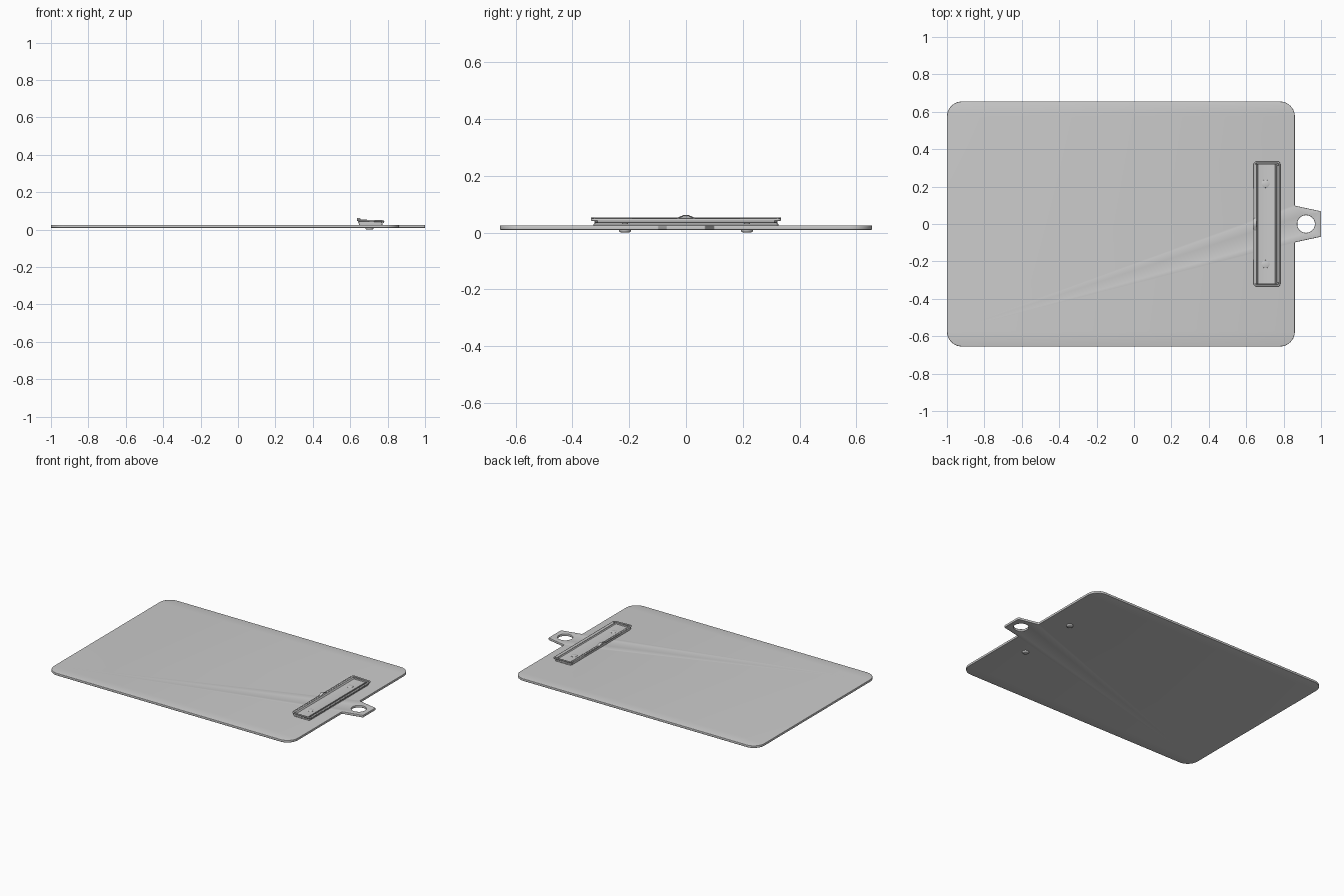
import bpy, bmesh, math
from mathutils import Vector

if "Cube" in bpy.data.objects:
    bpy.data.objects.remove(bpy.data.objects["Cube"])


def finish(obj, angle=35):
    """Bake curve or modifiers to a mesh with smooth shading and sharp edges."""
    bpy.context.collection.objects.link(obj)
    deps = bpy.context.evaluated_depsgraph_get()
    mesh = bpy.data.meshes.new_from_object(obj.evaluated_get(deps))
    name = obj.name
    bpy.data.objects.remove(obj)
    bm = bmesh.new()
    bm.from_mesh(mesh)
    bmesh.ops.remove_doubles(bm, verts=bm.verts, dist=1e-5)
    bmesh.ops.recalc_face_normals(bm, faces=bm.faces)
    bm.to_mesh(mesh)
    bm.free()
    for p in mesh.polygons:
        p.use_smooth = True
    mesh.set_sharp_from_angle(angle=math.radians(angle))
    out = bpy.data.objects.new(name, mesh)
    bpy.context.collection.objects.link(out)
    return out


def round_poly(corners, steps=10):
    """Closed outline with an arc of radius r at every (x, y, r) corner."""
    pts, n = [], len(corners)
    for i, (x, y, r) in enumerate(corners):
        p = Vector((x, y))
        u = (Vector(corners[i - 1][:2]) - p).normalized()
        v = (Vector(corners[(i + 1) % n][:2]) - p).normalized()
        half = u.angle(v) / 2
        c = p + (u + v).normalized() * r / math.sin(half)
        s, e = p + u * r / math.tan(half) - c, p + v * r / math.tan(half) - c
        a0 = math.atan2(s.y, s.x)
        da = (math.atan2(e.y, e.x) - a0 + math.pi) % (2 * math.pi) - math.pi
        for k in range(steps + 1):
            a = a0 + da * k / steps
            pts.append((c.x + r * math.cos(a), c.y + r * math.sin(a)))
    return pts


def mirrored(half):
    return half + [(x, -y, r) for x, y, r in reversed(half)]


def add_spline(curve, pts, cyclic=True):
    s = curve.splines.new('POLY')
    s.points.add(len(pts) - 1)
    for sp, p in zip(s.points, pts):
        sp.co = (*p, 1) if len(p) == 3 else (*p, 0, 1)
    s.use_cyclic_u = cyclic


def plate(name, outlines, z0, z1, bevel):
    """Flat filled plate; outlines after the first are holes."""
    cu = bpy.data.curves.new(name, 'CURVE')
    cu.dimensions, cu.fill_mode = '2D', 'BOTH'
    cu.extrude, cu.bevel_depth = (z1 - z0) / 2 - bevel, bevel
    cu.offset, cu.bevel_resolution = -bevel, 2
    for o in outlines:
        add_spline(cu, o)
    obj = finish(bpy.data.objects.new(name, cu))
    for v in obj.data.vertices:
        v.co.z += (z0 + z1) / 2
    return obj


def tube(name, pts, radius, cyclic):
    cu = bpy.data.curves.new(name, 'CURVE')
    cu.dimensions, cu.bevel_depth, cu.bevel_resolution = '3D', radius, 3
    cu.use_fill_caps = True
    add_spline(cu, pts, cyclic)
    return finish(bpy.data.objects.new(name, cu), 50)


def sheet(name, rows, thickness):
    """Thin sheet metal through a grid of points."""
    me = bpy.data.meshes.new(name)
    n = len(rows[0])
    faces = [(i * n + j, i * n + j + 1, (i + 1) * n + j + 1, (i + 1) * n + j)
             for i in range(len(rows) - 1) for j in range(n - 1)]
    me.from_pydata([p for r in rows for p in r], [], faces)
    obj = bpy.data.objects.new(name, me)
    mod = obj.modifiers.new("thickness", 'SOLIDIFY')
    mod.thickness, mod.offset = thickness, 0
    return finish(obj)


def lathe(name, profile, x, y, segs=24):
    """Solid of revolution from (radius, z) points."""
    rows = [[(x + r * math.cos(a), y + r * math.sin(a), z) for r, z in profile]
            for a in (2 * math.pi * k / segs for k in range(segs + 1))]
    me = bpy.data.meshes.new(name)
    n = len(profile)
    me.from_pydata([p for r in rows for p in r], [],
                   [(i * n + j, i * n + j + 1, (i + 1) * n + j + 1, (i + 1) * n + j)
                    for i in range(segs) for j in range(n - 1)])
    return finish(bpy.data.objects.new(name, me))


# Board with rounded corners, tapered hanging tab and hole
outline = round_poly(mirrored([(-1, .655, .08), (.86, .655, .08),
                               (.86, .098, .006), (1, .068, .006)]))
hole = [(.92 + .047 * math.cos(2 * math.pi * k / 48),
         .047 * math.sin(2 * math.pi * k / 48)) for k in range(48)]
plate("board", [outline, hole], .009, .025, .003)

# Base plate of the clip
plate("clip_base", [round_poly(mirrored([(.648, .325, .01), (.772, .325, .01)]), 5)],
      .025, .031, .001)

# Pressed jaw plate: raised gripping edge, shallow pan, rolled hinge edge
profile = [(.645, .033), (.643, .044), (.648, .050), (.655, .048), (.661, .038),
           (.668, .036), (.748, .036), (.755, .038), (.760, .046)]
sheet("clip_jaw", [[(x, y, z) for x, z in profile] for y in (-.318, .318)], .003)
tube("hinge_roll", [(.773, -.312, .041), (.773, .312, .041)], .008, False)

# End walls closing the jaw
for side, label in ((-1, "front"), (1, "back")):
    rows = [[(x, side * .32, z) for x in (.647, .768)] for z in (.031, .047)]
    sheet("jaw_end_" + label, rows, .004)

# Wire frame around the clip, slightly bowed and sloping to the hinge
path = round_poly(mirrored([(.643, .330, .016), (.777, .330, .010)]), 5)
tube("wire_frame", [(x, y, .049 - .004 * ((x - .643) / .134) ** 2) for x, y in path],
     .005, True)

# Lifting lip with an arched thumb notch in the middle
ys = [-.19, -.12] + [-.04 + .08 * k / 16 for k in range(17)] + [.12, .19]


def arch(y):
    return .012 * math.cos(math.pi * y / .08) ** 2 if abs(y) < .04 else 0


sheet("lifting_lip", [[(.636, y, .048 + arch(y)), (.644, y, .049 + arch(y)),
                       (.654, y, .049 + arch(y) * .8)] for y in ys], .003)

# Rivets through clip and board
for side, label in ((-1, "front"), (1, "back")):
    lathe("rivet_" + label,
          [(0, 0), (.014, 0), (.019, .002), (.021, .005), (.021, .0095), (.010, .0095),
           (.010, .036), (.022, .036), (.021, .0385), (.017, .040), (0, .040)],
          .703, side * .215)
